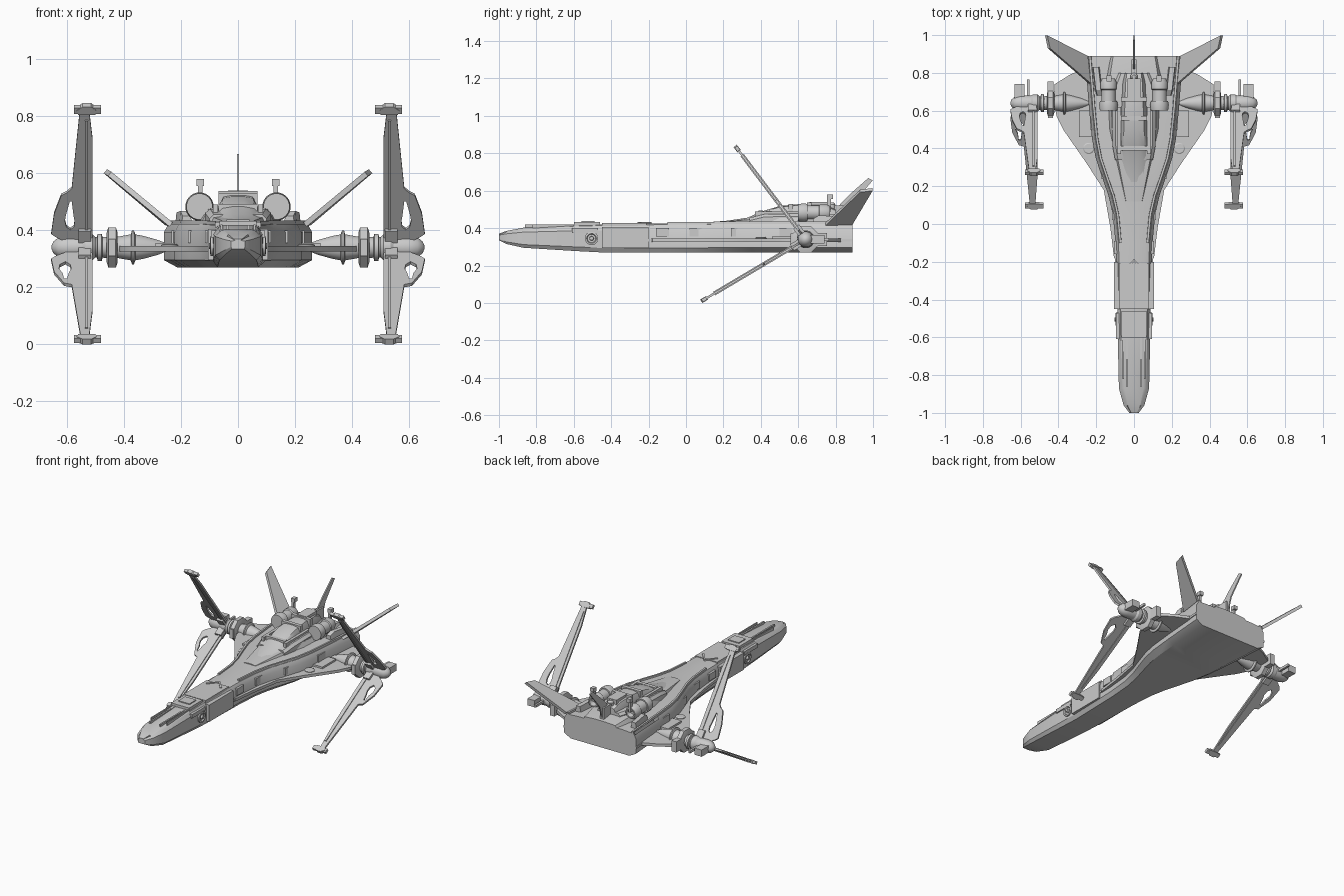
import bpy, bmesh, math
from mathutils import Matrix, Vector

if "Cube" in bpy.data.objects:
    bpy.data.objects.remove(bpy.data.objects["Cube"])


def finish(name, bm, mirror=False, M=None):
    if M is not None:
        bm.transform(M)
    bmesh.ops.remove_doubles(bm, verts=bm.verts, dist=1e-5)
    bmesh.ops.recalc_face_normals(bm, faces=bm.faces)
    me = bpy.data.meshes.new(name)
    bm.to_mesh(me)
    bm.free()
    ob = bpy.data.objects.new(name, me)
    bpy.context.collection.objects.link(ob)
    if mirror:
        ob.modifiers.new("Mirror", 'MIRROR').use_mirror_merge = False
    return ob


def loft(name, rings, mirror=False, M=None):
    bm = bmesh.new()
    vs = [[bm.verts.new(p) for p in r] for r in rings]
    n = len(vs[0])
    for a, b in zip(vs, vs[1:]):
        for i in range(n):
            bm.faces.new((a[i], a[(i + 1) % n], b[(i + 1) % n], b[i]))
    bm.faces.new(vs[0])
    bm.faces.new(vs[-1])
    return finish(name, bm, mirror, M)


def body(name, stations, section):
    """Symmetric loft along y; section gives the half outline from bottom to top."""
    rings = []
    for s in stations:
        half = section(*s[1:])
        full = half + [(-x, z) for x, z in reversed(half)]
        rings.append([(x, s[0], z) for x, z in full])
    return loft(name, rings)


def lathe(name, profile, centre, axis, seg=20, mirror=True):
    rings = [[(r * math.cos(2 * math.pi * (i + .5) / seg), r * math.sin(2 * math.pi * (i + .5) / seg), h)
              for i in range(seg)] for h, r in profile]
    rot = {'X': Matrix.Rotation(math.pi / 2, 4, 'Y'),
           'Y': Matrix.Rotation(-math.pi / 2, 4, 'X'), 'Z': Matrix()}[axis]
    return loft(name, rings, mirror, Matrix.Translation(centre) @ rot)


def box(name, lo, hi, mirror=False, M=None):
    bm = bmesh.new()
    lo, hi = Vector(lo), Vector(hi)
    T = Matrix.Translation((lo + hi) / 2) @ Matrix.Diagonal((*(hi - lo), 1))
    bmesh.ops.create_cube(bm, size=1, matrix=T)
    return finish(name, bm, mirror, M)


def plate(name, outlines, thick, M, mirror=True):
    """Flat plate from closed outlines; inner outlines become holes."""
    cu = bpy.data.curves.new(name + "_outline", 'CURVE')
    cu.dimensions, cu.fill_mode, cu.extrude = '2D', 'BOTH', thick / 2
    for pts in outlines:
        sp = cu.splines.new('POLY')
        sp.points.add(len(pts) - 1)
        for p, (x, y) in zip(sp.points, pts):
            p.co = (x, y, 0, 1)
        sp.use_cyclic_u = True
    tmp = bpy.data.objects.new("tmp", cu)
    bpy.context.collection.objects.link(tmp)
    me = bpy.data.meshes.new_from_object(tmp.evaluated_get(bpy.context.evaluated_depsgraph_get()))
    bm = bmesh.new()
    bm.from_mesh(me)
    bpy.data.objects.remove(tmp)
    bpy.data.meshes.remove(me)
    return finish(name, bm, mirror, M)


def frame(origin, x, y):
    x, y = Vector(x).normalized(), Vector(y).normalized()
    z = x.cross(y).normalized()
    y = z.cross(x)
    return Matrix.Translation(origin) @ Matrix((x, y, z)).transposed().to_4x4()


# main hull: narrow neck flaring to a wide flat stern
hull = [(-1, .025, .335, .37), (-.96, .055, .315, .385), (-.87, .08, .295, .402), (-.6, .086, .278, .416),
        (-.45, .088, .27, .42), (-.1, .098, .27, .425), (.05, .112, .27, .425), (.15, .135, .27, .427),
        (.25, .17, .27, .428), (.35, .203, .27, .428), (.45, .222, .27, .428), (.6, .237, .27, .428),
        (.89, .26, .27, .428)]


def hull_section(w, zb, zt):
    h = zt - zb
    return [(w * .82, zb), (w, zb + .16 * h), (w, zb + .78 * h), (w - .016, zt - .006), (w * .62, zt)]


body("hull", hull, hull_section)

# raised trim rail along the hull shoulder
loft("shoulder_rail", [[(w - .034, y, zt - .01), (w - .018, y, zt - .01), (w - .02, y, zt + .007), (w - .032, y, zt + .007)]
                       for y, w, zb, zt in hull[5:]], True)
# side seam strip
loft("side_strip", [[(w - .01, y, .328), (w + .005, y, .328), (w + .005, y, .342), (w - .01, y, .342)]
                    for y, w, zb, zt in hull[4:]], True)

# thin side wings
plate("side_wing", [[(.05, -.2), (.106, -.18), (.125, -.02), (.16, .18), (.25, .32), (.375, .5), (.41, .57),
                     (.425, .66), (.42, .74), (.34, .79), (.25, .83), (.05, .83)]], .018, Matrix.Translation((0, 0, .335)))
lathe("wing_hatch", [(0, .03), (.016, .03), (.02, .024)], (.24, .4, .332), 'Z', 20)
box("wing_step", (.2, .46, .34), (.29, .6, .356), True)

# neck armour, nose details
box("neck_armour", (.07, -.45, .295), (.106, -.2, .405), True)
box("neck_top_armour", (.0, -.45, .41), (.08, -.21, .428), True)
box("nose_panel", (-.065, -.6, .40), (.065, -.46, .432))
box("nose_panel_cap", (-.04, -.56, .42), (.04, -.49, .438))
box("nose_groove_rib", (.032, -.86, .395), (.042, -.6, .418), True)
box("nose_groove_rib_outer", (.054, -.82, .39), (.062, -.6, .42), True)
box("nose_side_block", (.075, -.61, .375), (.094, -.47, .40), True)
lathe("side_port", [(0, .036), (.016, .036), (.018, .026), (.01, .022), (.01, .012), (.022, .01)], (.08, -.505, .345), 'X')
plate("neck_chevron", [[(0, -.2), (.05, -.26), (.058, -.25), (0, -.185)]], .01, Matrix.Translation((0, 0, .427)))
for i, y in enumerate((-.16, .02, .24, .5)):
    w = [.1, .11, .17, .228][i]
    box(f"side_panel_{i}", (w - .03, y, .355), (w + .006, y + .07, .40), True)

# raised deck and cockpit canopy
body("deck", [(.12, .05, .415, .428), (.34, .10, .415, .445), (.5, .135, .415, .455), (.78, .15, .415, .455),
              (.89, .13, .415, .44)], lambda w, b, t: [(w, b), (w * .85, t), (w * .3, t + .004)])
body("cockpit_base", [(.34, .10, .42, .455), (.42, .115, .42, .475), (.72, .115, .42, .48), (.8, .08, .42, .475)],
     lambda w, b, t: [(w, b), (w, t - .015), (w * .85, t)])
body("canopy", [(.17, .045, .42, .432), (.33, .07, .42, .456), (.4, .075, .42, .488), (.5, .072, .42, .518),
                (.62, .065, .42, .53), (.74, .06, .42, .525), (.8, .05, .42, .5)],
     lambda w, b, t: [(w, b), (w, b + (t - b) * .6), (w * .75, t - .006), (w * .3, t)])
for i, (y, z) in enumerate([(.4, .493), (.56, .53), (.66, .537)]):
    box(f"canopy_frame_{i}", (-.068, y - .012, .43), (.068, y + .012, z))
box("canopy_sill", (.07, .37, .44), (.088, .62, .49), True)
box("dorsal_hatch", (-.035, .66, .5), (.035, .77, .54))
lathe("dorsal_dome", [(0, .02), (.02, .02), (.032, .01)], (0, .78, .505), 'Z', 14, False)

# twin top thrusters
lathe("thruster", [(0, .03), (0, .046), (.03, .05), (.05, .046), (.05, .038), (.11, .038), (.115, .044),
                   (.15, .044), (.17, .034), (.17, .026), (.14, .02)], (.135, .6, .483), 'Y')
box("thruster_mount", (.09, .64, .43), (.15, .74, .475), True)
box("thruster_aerial", (.125, .755, .49), (.14, .775, .58), True)
box("thruster_aerial_tip", (.12, .755, .555), (.145, .785, .58), True)
loft("deck_intake", [[(x0, y, .42), (x0 + .038, y, .42), (x0 + .034, y, z), (x0 + .006, y, z)]
                     for x0, y, z in ((.16, .68, .45), (.168, .71, .468), (.182, .83, .462))], True)

# outward tail fins and swept centre fin
fin = [(.235, .745, .42), (.45, .93, .598), (.465, .998, .607), (.25, .89, .425)]
loft("tail_fin", [[(x + d * .006, y, z - d * .007) for x, y, z in fin] for d in (-1, 1)], True)
plate("centre_fin", [[(.78, .45), (.87, .45), (.9, .54), (.998, .655), (.975, .668), (.88, .585), (.825, .53)]], .008,
      frame((0, 0, 0), (0, 1, 0), (0, 0, 1)), False)
box("centre_fin_root", (-.014, .79, .44), (.014, .87, .52))

# wing arms: spike cone, collars and rounded end
hub = (0, .64, .34)
lathe("arm", [(.235, .008), (.28, .026), (.33, .04), (.36, .046), (.365, .06), (.372, .06), (.376, .046), (.42, .038),
              (.5, .036), (.51, .046), (.535, .046), (.545, .04), (.6, .042), (.63, .035), (.648, .02), (.654, .006)],
      hub, 'X', 24)
lathe("arm_collar", [(.422, .055), (.428, .076), (.455, .076), (.461, .055)], hub, 'X', 8)
box("collar_bracket", (.425, .69, .305), (.458, .755, .375), True)
box("collar_foot", (.43, .56, .31), (.455, .6, .37), True)
lathe("arm_ring", [(.475, .036), (.478, .048), (.492, .048), (.495, .036)], hub, 'X', 20)
box("arm_fin", (.553, .66, .332), (.566, .765, .348), True)
box("arm_end_block", (.58, .66, .318), (.632, .74, .362), True)


# long swept blades above and below each arm
def blade(name, tip, outline, hole, cap_z, rail):
    d = Vector(tip).normalized()
    M = frame(hub, (1, 0, 0), d)
    k = 1 / abs(d.z)
    plate(name, [[(x, h * k) for x, h in o] for o in (outline, hole)], .012, M)
    t = cap_z * k
    box(name + "_rail", (.526, .05, -.011), (.537, rail * k, .011), True, M)
    box(name + "_root", (.515, -.01, -.02), (.56, .085, .02), True, M)
    box(name + "_tip_bar", (.48, t - .014, -.009), (.576, t + .012, .009), True, M)
    plate(name + "_tip_cap", [[(.5, t - .018), (.56, t - .018), (.566, t), (.545, t + .018), (.515, t + .018), (.496, t)]],
          .022, M)


blade("upper_blade", (0, -.37, .49),
      [(.51, 0), (.6, .02), (.64, .04), (.655, .05), (.645, .12), (.62, .185), (.6, .195), (.583, .21), (.555, .48),
       (.522, .48), (.51, .38)],
      [(.588, .065), (.602, .075), (.607, .095), (.604, .115), (.59, .165), (.583, .165), (.577, .115), (.573, .095),
       (.576, .075)], .485, .45)
blade("lower_blade", (0, -.54, -.32),
      [(.51, 0), (.6, .02), (.64, .035), (.655, .045), (.645, .09), (.61, .13), (.583, .135), (.552, .315), (.522, .315),
       (.51, .22)],
      [(.605, .055), (.625, .065), (.628, .08), (.615, .095), (.61, .115), (.6, .115), (.594, .095), (.585, .08),
       (.588, .065)], .322, .29)

# smooth round parts, keep hard edges
for o in bpy.context.scene.objects:
    o.select_set(True)
    bpy.context.view_layer.objects.active = o
bpy.ops.object.shade_smooth_by_angle(angle=math.radians(30))
